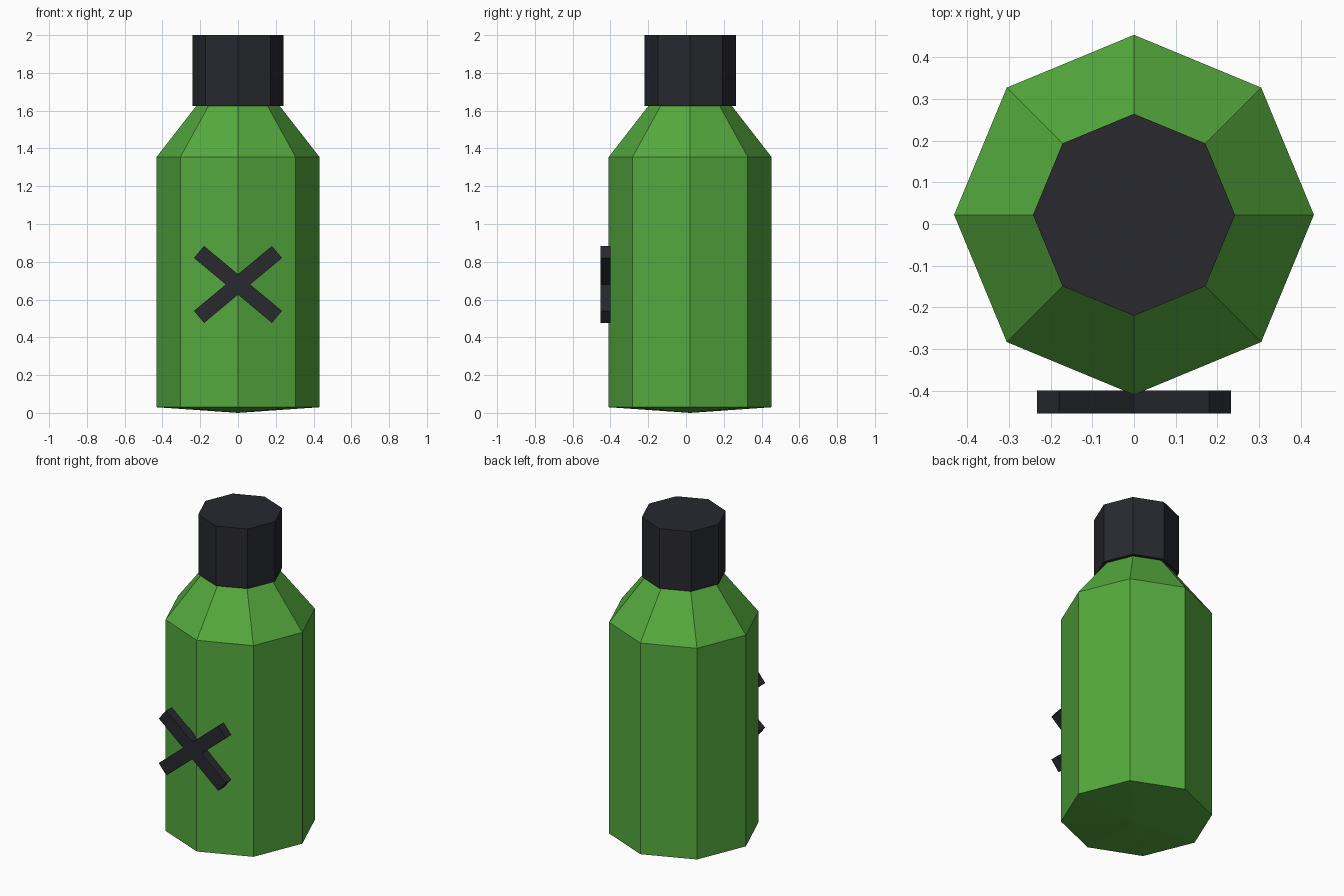
import bpy, bmesh, math
from mathutils import Matrix

if "Cube" in bpy.data.objects:
    bpy.data.objects.remove(bpy.data.objects["Cube"])

Y0 = 0.022  # bottle axis


def material(name, color):
    m = bpy.data.materials.new(name)
    m.diffuse_color = (*color, 1)
    m.use_nodes = True
    m.node_tree.nodes["Principled BSDF"].inputs["Base Color"].default_value = m.diffuse_color
    return m


def make(name, bm, mat):
    bmesh.ops.recalc_face_normals(bm, faces=bm.faces[:])
    me = bpy.data.meshes.new(name)
    bm.to_mesh(me)
    bm.free()
    me.materials.append(mat)
    ob = bpy.data.objects.new(name, me)
    bpy.context.collection.objects.link(ob)
    return ob


def lathe(name, profile, mat, sides=8):
    """Octagonal revolve of (radius, z) points; radius 0 closes to a point."""
    bm = bmesh.new()
    verts = [bm.verts.new((r, Y0, z)) for r, z in profile]
    edges = [bm.edges.new(p) for p in zip(verts, verts[1:])]
    bmesh.ops.spin(bm, geom=verts + edges, cent=(0, Y0, 0), axis=(0, 0, 1),
                   angle=math.tau, steps=sides)
    bmesh.ops.remove_doubles(bm, verts=bm.verts[:], dist=1e-4)
    # flat caps where the profile stays open
    bmesh.ops.holes_fill(bm, edges=[e for e in bm.edges if e.is_boundary], sides=sides)
    return make(name, bm, mat)


green = material("green", (0.09, 0.40, 0.047))
dark = material("charcoal", (0.021, 0.022, 0.028))

# Bottle body: shallow pointed base, straight wall, tapered shoulder
lathe("bottle_body", [(0, 0), (0.431, 0.03), (0.431, 1.355), (0.217, 1.63)], green)

# Cap
lathe("cap", [(0.242, 1.625), (0.242, 2.0)], dark)

# Crossed bars on the front
for name, sign in (("cross_bar_rising", -1), ("cross_bar_falling", 1)):
    bm = bmesh.new()
    bmesh.ops.create_cube(bm, size=1)
    bmesh.ops.transform(bm, verts=bm.verts[:], matrix=(
        Matrix.Translation((0, -0.426, 0.68))
        @ Matrix.Rotation(sign * math.radians(39.8), 4, 'Y')
        @ Matrix.Diagonal((0.537, 0.055, 0.083, 1))))
    make(name, bm, dark)
